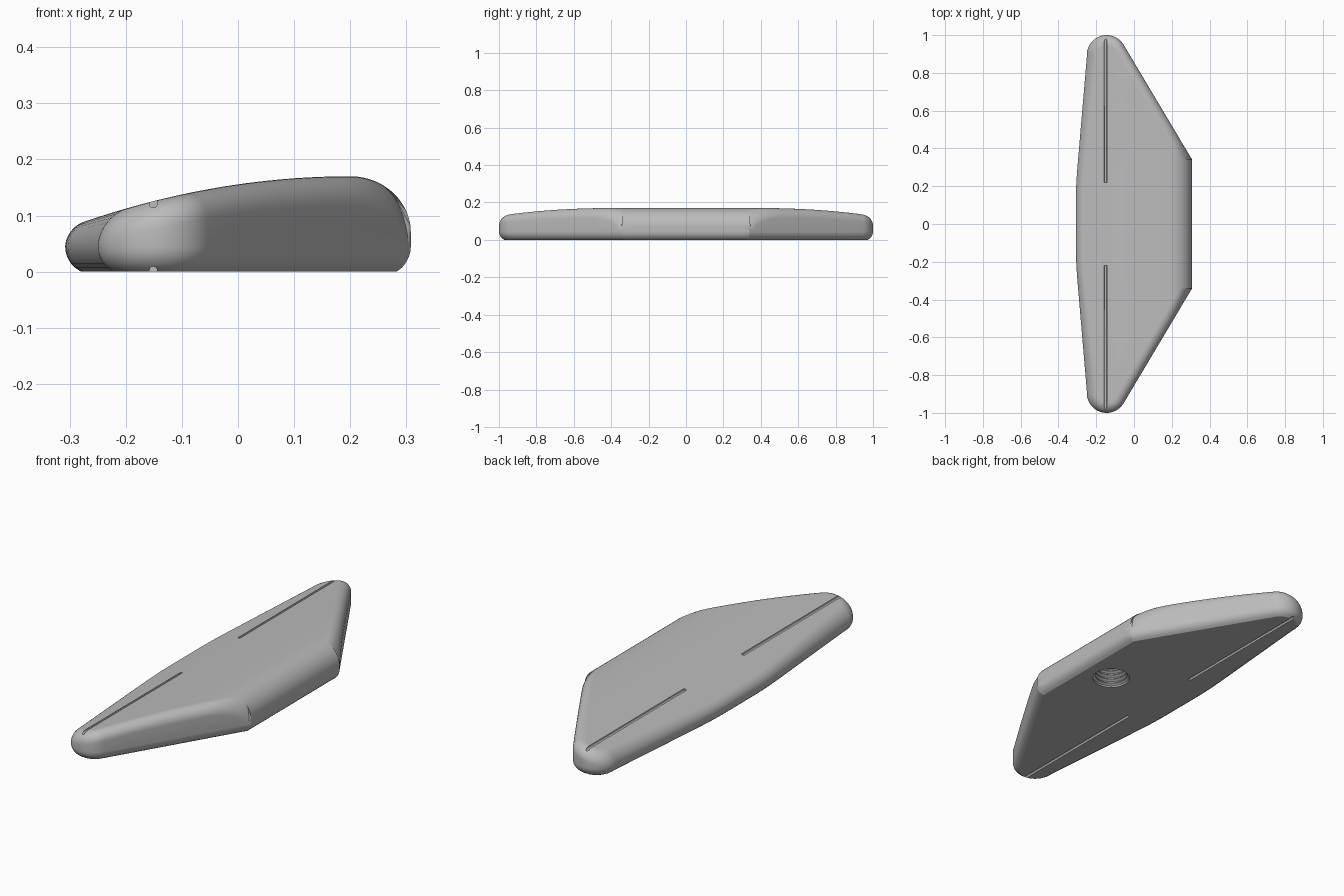
import bpy, bmesh, math
from mathutils import Vector, Matrix

cube = bpy.data.objects.get("Cube")
if cube:
    bpy.data.objects.remove(cube)

grey = bpy.data.materials.new("plain grey")
grey.use_nodes = True
colour = (0.5, 0.5, 0.5, 1)
grey.diffuse_color = colour
grey.node_tree.nodes["Principled BSDF"].inputs["Base Color"].default_value = colour

HALF, CORNER_Y, LOW, SPINE = 0.308, 0.34, 0.045, -0.145
TIP_Y, TIP_R = 0.895, 0.105


def make_object(name, bm):
    bmesh.ops.recalc_face_normals(bm, faces=bm.faces)
    mesh = bpy.data.meshes.new(name)
    bm.to_mesh(mesh)
    bm.free()
    ob = bpy.data.objects.new(name, mesh)
    bpy.context.collection.objects.link(ob)
    return ob


def loft(bm, rings):
    """Join closed rings of equal length with quads."""
    for a, b in zip(rings, rings[1:]):
        for i in range(len(a)):
            j = (i + 1) % len(a)
            bm.faces.new((a[i], a[j], b[j], b[i]))


# Crowned top with a large rounding at the thick edge
def top(x):
    if x < 0.2:
        return 0.17 - 0.36 * (0.2 - x) ** 2
    return 0.07 + 0.1 * math.sqrt(max(0, 1 - ((x - 0.2) / (HALF - 0.2)) ** 2))


def right_x(y):
    return HALF - max(0, abs(y) - CORNER_Y) * 0.596


def left_x(y):
    u = abs(y) - 0.1
    bend = 0 if u < 0 else u * u / 0.4 if u < 0.2 else u - 0.1
    return -HALF + 0.085 * bend


# Plan outline: matching rows on both edges, joined by round tips
rows = [0, 0.1, 0.15, 0.2, 0.25, 0.3]
rows += [CORNER_Y + 0.54 * (k / 18) ** 2 for k in range(19)]
rows = [-y for y in reversed(rows[1:])] + rows
arc = [math.radians(31 + 6 * k) for k in range(25)]
tip = [(SPINE + TIP_R * math.cos(a), TIP_Y + TIP_R * math.sin(a)) for a in arc]
outline = [Vector((right_x(y), y)) for y in rows]
outline += [Vector(p) for p in tip]
outline += [Vector((left_x(y), y)) for y in reversed(rows)]
outline += [Vector((x, -y)) for x, y in reversed(tip)]

inward = []
for i, p in enumerate(outline):
    a = (p - outline[i - 1]).normalized()
    b = (outline[(i + 1) % len(outline)] - p).normalized()
    na, nb = Vector((-a.y, a.x)), Vector((-b.y, b.x))
    inward.append((na + nb) / (1 + na.dot(nb)))
radius = [0 if p.x > HALF - 0.001 else min(0.052, top(p.x) - LOW) for p in outline]

bm = bmesh.new()
rings = []
# Rounded lower edge
for k in range(7):
    z = LOW * k / 6
    d = 0.05 - math.sqrt(0.05 ** 2 - (LOW - z) ** 2)
    rings.append([bm.verts.new((*(p + n * d), z)) for p, n in zip(outline, inward)])
bm.faces.new(rings[0])
# Upper edge rounding
for k in range(9):
    t = math.pi / 2 * k / 8
    ring = []
    for p, n, r in zip(outline, inward, radius):
        q = p + n * r * (1 - math.cos(t))
        ring.append(bm.verts.new((*q, top(q.x) - r * (1 - math.sin(t)))))
    rings.append(ring)
# Top surface, closing on a central spine
rim = [v.co.copy() for v in rings[-1]]
for k in range(1, 25):
    t = (k / 24) ** 2
    ring = []
    for p, c in zip(outline, rim):
        end = max(-rows[-1], min(rows[-1], p.y))
        x, y = c.x + (SPINE - c.x) * t, c.y + (end - c.y) * t
        ring.append(bm.verts.new((x, y, top(x))))
    rings.append(ring)
loft(bm, rings)
bmesh.ops.remove_doubles(bm, verts=bm.verts, dist=0.00005)
body = make_object("bar_body", bm)


# Round-bottomed slot cutters, above and below each arm
def slot_cutter(name, side, z, up):
    w, pts = 0.007, []
    for k in range(13):
        a = math.pi * k / 12
        pts.append((w * math.cos(a), z - up * w * math.sin(a)))
    pts += [(-w, z + up * 0.06), (w, z + up * 0.06)]
    bm = bmesh.new()
    ends = [[bm.verts.new((-0.151 + x, side * y, h)) for x, h in pts] for y in (0.22, 1.1)]
    loft(bm, ends)
    for ring in ends:
        bm.faces.new(ring)
    return make_object(name, bm)


cutters = []
for side, label in ((1, "back"), (-1, "front")):
    cutters.append(slot_cutter(label + "_top_slot", side, 0.121, 1))
    cutters.append(slot_cutter(label + "_bottom_slot", side, 0.002, -1))

# Threaded socket cutter in the underside
bm = bmesh.new()
profile = [(0.086, -0.02), (0.086, 0.008)]
for k in range(5):
    z = 0.008 + 0.022 * k
    profile += [(0.074, z + 0.007), (0.074, z + 0.011), (0.086, z + 0.018), (0.086, z + 0.022)]
rings = []
for r, z in profile:
    ring = bmesh.ops.create_circle(bm, segments=48, radius=r,
                                   matrix=Matrix.Translation((0.14, 0, z)))["verts"]
    rings.append(ring)
loft(bm, rings)
bm.faces.new(rings[0])
bm.faces.new(rings[-1])
cutters.append(make_object("socket", bm))

for c in cutters:
    mod = body.modifiers.new(c.name, "BOOLEAN")
    mod.operation = "DIFFERENCE"
    mod.solver = "EXACT"
    mod.object = c
    c.hide_render = True

# Bake the cuts, then shade smoothly with crisp edges
graph = bpy.context.evaluated_depsgraph_get()
mesh = bpy.data.meshes.new_from_object(body.evaluated_get(graph))
body.modifiers.clear()
body.data = mesh
for c in cutters:
    bpy.data.objects.remove(c)
mesh.materials.clear()
mesh.materials.append(grey)
bpy.ops.object.select_all(action="DESELECT")
body.select_set(True)
bpy.context.view_layer.objects.active = body
bpy.ops.object.shade_smooth_by_angle(angle=math.radians(30))
